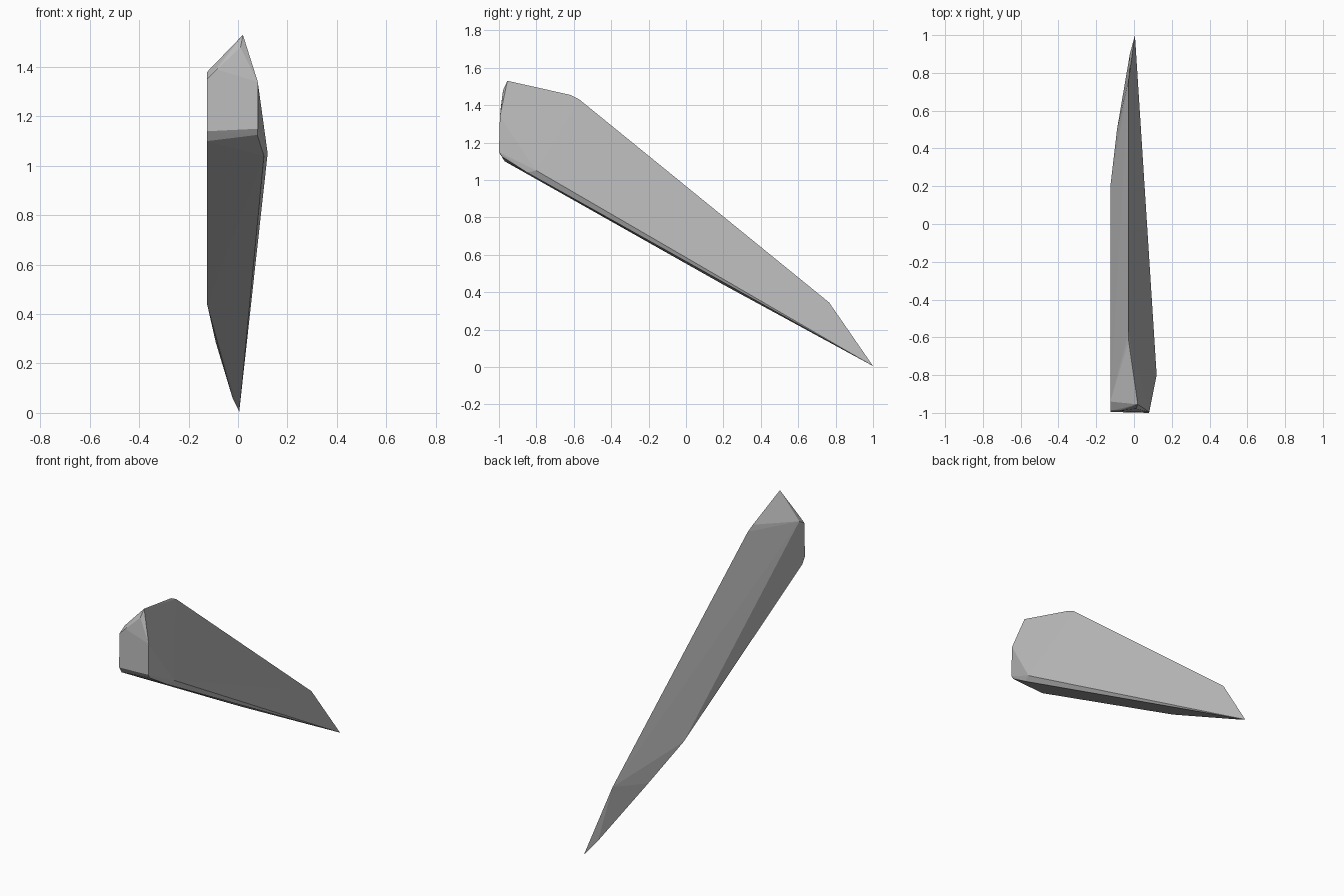
import bpy, bmesh

if "Cube" in bpy.data.objects:
    bpy.data.objects.remove(bpy.data.objects["Cube"])

# Stone colour
grey = bpy.data.materials.new("stone grey")
grey.diffuse_color = (0.5, 0.5, 0.5, 1)
grey.use_nodes = True
grey.node_tree.nodes["Principled BSDF"].inputs["Base Color"].default_value = grey.diffuse_color

# Corners of the faceted shard
ridge = [(0.02, -0.955, 1.53), (-0.028, -0.62, 1.455), (-0.028, -0.57, 1.43),
         (-0.028, 0.765, 0.345)]
tip = [(0.005, 1.0, 0.005), (-0.022, 0.9, 0.06)]
right_edge = [(0.12, -0.80, 1.05), (0.105, -0.85, 1.04)]
left_edge = [(-0.125, -0.97, 1.10), (-0.125, 0.20, 0.44), (-0.09, 0.50, 0.285)]
blunt_end = [(0.08, -1.0, 1.15), (0.078, -0.985, 1.125), (0.08, -0.995, 1.34),
             (0.01, -0.978, 1.48), (-0.125, -0.99, 1.35), (-0.125, -0.94, 1.38),
             (-0.085, -0.99, 1.39), (-0.125, -0.995, 1.14)]

# Shard body wrapped round the corners
bm = bmesh.new()
for co in ridge + tip + right_edge + left_edge + blunt_end:
    bm.verts.new(co)
hull = bmesh.ops.convex_hull(bm, input=bm.verts[:])
loose = [v for v in bm.verts if not v.link_faces]
bmesh.ops.delete(bm, geom=loose, context='VERTS')
bmesh.ops.recalc_face_normals(bm, faces=bm.faces[:])
mesh = bpy.data.meshes.new("stone_shard")
bm.to_mesh(mesh)
bm.free()
mesh.materials.append(grey)
shard = bpy.data.objects.new("stone_shard", mesh)
bpy.context.collection.objects.link(shard)
